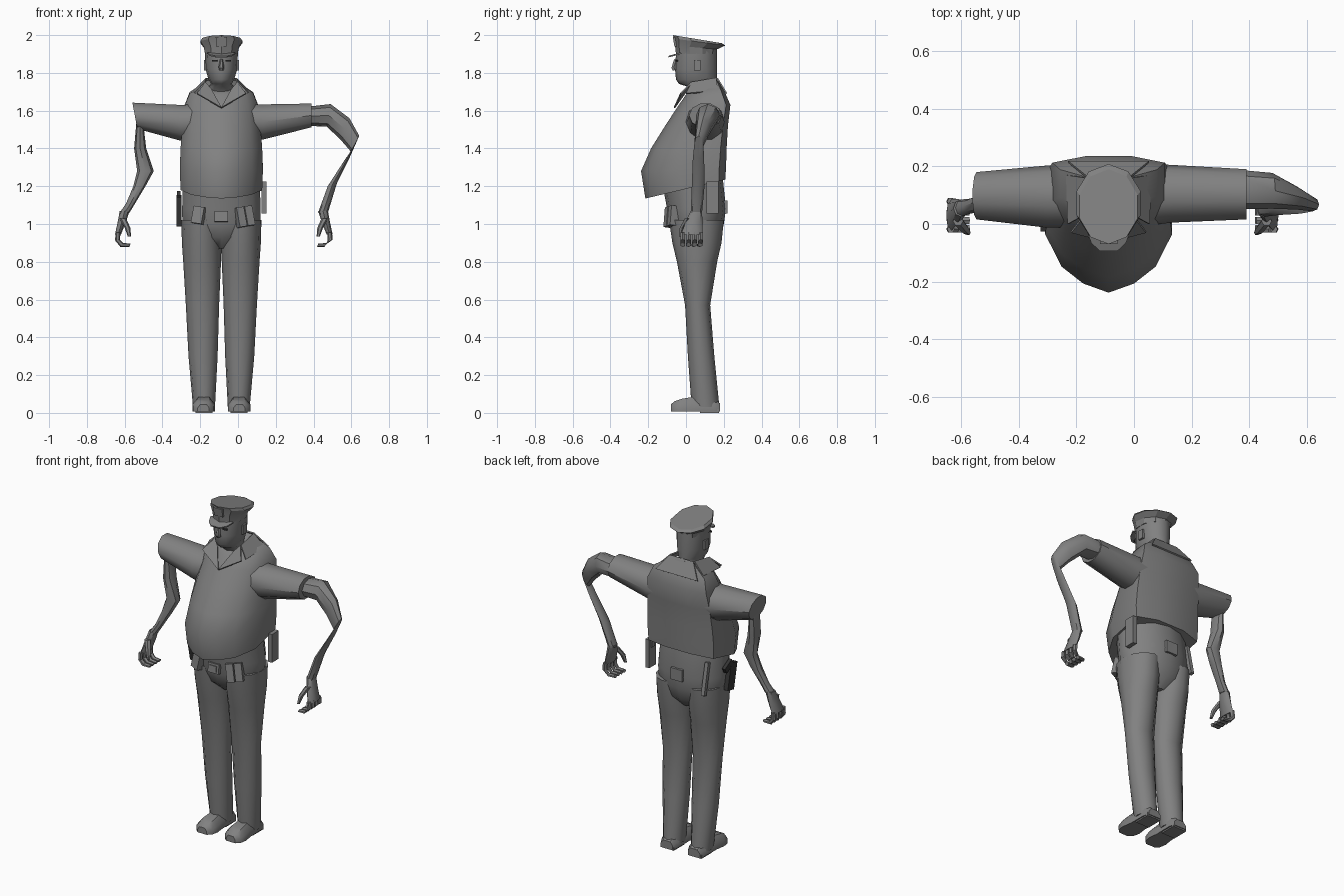
import bpy, bmesh, math
from mathutils import Vector

M = -0.088   # body mirror plane


def material(name, v):
    m = bpy.data.materials.new(name)
    m.diffuse_color = (v, v, v, 1)
    return m


GREY = material("uniform grey", 0.22)
DARK = material("gun black", 0.035)


def finish(name, bm, mat=GREY, angle=40):
    bmesh.ops.recalc_face_normals(bm, faces=bm.faces)
    me = bpy.data.meshes.new(name)
    bm.to_mesh(me)
    bm.free()
    me.materials.append(mat)
    ob = bpy.data.objects.new(name, me)
    bpy.context.collection.objects.link(ob)
    if angle:
        bpy.ops.object.select_all(action='DESELECT')
        ob.select_set(True)
        bpy.context.view_layer.objects.active = ob
        bpy.ops.object.shade_smooth_by_angle(angle=math.radians(angle))
    return ob


def loft(name, rings, mat=GREY, angle=40):
    """Skin a list of equal-sized point rings and cap both ends."""
    bm = bmesh.new()
    vs = [[bm.verts.new(p) for p in r] for r in rings]
    n = len(vs[0])
    for a, b in zip(vs, vs[1:]):
        for i in range(n):
            bm.faces.new((a[i], a[(i + 1) % n], b[(i + 1) % n], b[i]))
    bm.faces.new(vs[0])
    bm.faces.new(vs[-1][::-1])
    return finish(name, bm, mat, angle)


def ring(c, u, v, n=10):
    """Ellipse around c with half axes u and v."""
    c, u, v = Vector(c), Vector(u), Vector(v)
    return [c + u * math.cos(2 * math.pi * i / n) + v * math.sin(2 * math.pi * i / n)
            for i in range(n)]


def level(cx, rx, yf, yb, zf, zb=None, n=10):
    """Horizontal body section, tilted from front height to back height."""
    zb = zf if zb is None else zb
    return ring((cx, (yf + yb) / 2, (zf + zb) / 2), (0, -(yb - yf) / 2, (zf - zb) / 2),
                (rx, 0, 0), n)


def box(name, c, size, rot=(0, 0, 0), mat=GREY):
    bm = bmesh.new()
    bmesh.ops.create_cube(bm, size=1)
    for v in bm.verts:
        v.co = Vector(s * k for s, k in zip(v.co, size))
    ob = finish(name, bm, mat, 0)
    ob.location, ob.rotation_euler = c, [math.radians(r) for r in rot]
    return ob


def plate(name, pts, depth=0.008):
    bm = bmesh.new()
    bm.faces.new([bm.verts.new(p) for p in pts])
    ob = finish(name, bm, GREY, 0)
    s = ob.modifiers.new("thickness", 'SOLIDIFY')
    s.thickness, s.offset = depth, 0
    return ob


# trousers and shoes
for s, side in ((-1, "right"), (1, "left")):
    loft(side + "_trouser_leg", [level(M + s * o, r, f, b, z, None, 12) for z, o, r, f, b in (
        (.03, .092, .058, .03, .177), (.3, .097, .077, .01, .15), (.57, .1, .088, -.005, .128),
        (.8, .102, .1, -.048, .165), (.9, .104, .105, -.072, .188), (1.02, .106, .106, -.09, .2))])
    shoe = []
    for y, w, h in ((.18, .04, .05), (.15, .052, .075), (.04, .052, .085),
                    (-.02, .06, .075), (-.06, .052, .062), (-.08, .03, .045)):
        x = M + s * (.092 + .06 * (.1 - y) * .3)
        shoe.append([(x - w, y, .008), (x - w, y, h * .6), (x - w * .55, y, h),
                     (x + w * .55, y, h), (x + w, y, h * .6), (x + w, y, .008)])
    loft(side + "_shoe", shoe)
    box(side + "_heel", (M + s * .092, .125, .01), (.09, .1, .02))
loft("trouser_hips", [level(M, r, f, b, z, None, 14) for z, r, f, b in (
    (.87, .06, .0, .13), (.93, .17, -.065, .185), (1.0, .212, -.088, .2),
    (1.08, .213, -.1, .212), (1.24, .208, -.13, .195))])

# padded vest with a pointed belly
half = ((0, 0), (.4, .07), (.74, .2), (1, .45), (1, .92), (.42, 1))
vest = []
for zf, zb, hx, yf, yb in ((1.135, 1.235, .216, -.215, .208), (1.28, 1.3, .22, -.238, .212),
                           (1.4, 1.4, .216, -.185, .215), (1.52, 1.52, .207, -.11, .222),
                           (1.62, 1.63, .195, -.045, .235), (1.685, 1.7, .168, .0, .205),
                           (1.7, 1.765, .075, .02, .175)):
    prof = [(k, t) for k, t in half] + [(-k, t) for k, t in half[:0:-1]]
    vest.append([(M + k * hx, yf + t * (yb - yf), zf + t * (zb - zf)) for k, t in prof])
loft("vest", vest, angle=50)

# shirt collar: front lapels, side and back panels
for s in (-1, 1):
    plate("collar_lapel", [(M, -.062, 1.615), (M + s * .13, -.028, 1.69),
                           (M + s * .085, .03, 1.75), (M + s * .055, .01, 1.715)])
    plate("collar_side", [(M + s * .085, .03, 1.75), (M + s * .14, .0, 1.69),
                          (M + s * .145, .17, 1.705), (M + s * .078, .16, 1.772)])
plate("collar_back", [(M - .078, .165, 1.772), (M + .078, .165, 1.772),
                      (M + .14, .215, 1.69), (M - .14, .215, 1.69)])

# head, nose and eyes
loft("head", [level(M, r, f, b, z, None, 12) for z, r, f, b in (
    (1.65, .068, .035, .17), (1.725, .067, .015, .165), (1.742, .055, -.038, .163),
    (1.765, .068, -.053, .163), (1.82, .084, -.058, .164), (1.92, .088, -.052, .163))], angle=60)
loft("nose", [ring((M, y, z), (r, 0, 0), (0, .015, .004), 6) for z, y, r in (
    (1.875, -.05, .007), (1.83, -.064, .015), (1.815, -.056, .012))])
for s in (-1, 1):
    box("eye", (M + s * .036, -.05, 1.865), (.028, .008, .009), (0, 0, s * 12), DARK)
    box("ear", (M + s * .086, .06, 1.84), (.014, .035, .055))

# peaked cap
loft("cap", [level(M, *r) for r in (
    (.091, -.053, .16, 1.9, 1.9), (.097, -.058, .165, 1.945, 1.925),
    (.117, -.064, .208, 1.982, 1.945), (.106, -.07, .19, 2.0, 1.957))], angle=20)
plate("cap_peak", [(M - .075, -.025, 1.905), (M - .06, -.065, 1.893), (M - .03, -.093, 1.886),
                   (M + .03, -.093, 1.886), (M + .06, -.065, 1.893), (M + .075, -.025, 1.905)])
plate("cap_badge", [(M - .028, -.055, 1.94), (M + .028, -.055, 1.94),
                    (M + .03, -.064, 1.99), (M - .03, -.064, 1.99)], .012)

# wide sleeves
loft("right_sleeve", [ring(c, u, v) for c, u, v in (
    ((-.2, .1, 1.54), (0, .11, 0), (0, 0, .1)), ((-.3, .095, 1.535), (0, .108, 0), (0, 0, .1)),
    ((-.546, .098, 1.573), (0, .082, 0), (-.014, 0, .073)))])
loft("left_sleeve", [ring(c, u, v) for c, u, v in (
    ((.02, .1, 1.54), (0, .11, 0), (0, 0, .1)), ((.13, .105, 1.54), (0, .1, 0), (0, 0, .098)),
    ((.39, .103, 1.575), (0, .087, 0), (0, 0, .066)))])

# arms, one hanging straight and one bent outward
loft("right_arm", [ring((x, y, z), (r, 0, 0), (0, d, 0), 8) for x, y, z, r, d in (
    (-.52, .09, 1.54, .018, .045), (-.518, .09, 1.4, .032, .045), (-.49, .085, 1.28, .044, .03),
    (-.522, .075, 1.2, .032, .032), (-.568, .062, 1.11, .024, .026), (-.6, .055, 1.06, .026, .03))])
loft("left_arm", [ring(c, u, v, 8) for c, u, v in (
    ((.36, .12, 1.57), (0, .068, 0), (0, 0, .05)), ((.48, .115, 1.575), (0, .062, 0), (.01, 0, .06)),
    ((.565, .09, 1.505), (0, .04, 0), (.025, 0, .055)),
    ((.62, .068, 1.425), (0, .024, 0), (.022, 0, .042)),
    ((.578, .066, 1.345), (0, .03, 0), (.012, 0, .004)),
    ((.5, .065, 1.21), (0, .034, 0), (.025, 0, .01)), ((.45, .055, 1.06), (0, .03, 0), (.026, 0, 0)))])

# curled hands, mirrored
for s, side in ((1, "right"), (-1, "left")):
    def X(x):
        return x if s > 0 else -.15 - x
    loft(side + "_palm", [ring((X(x), y, z), (r, 0, 0), (0, d, 0), 8) for x, y, z, r, d in (
        (-.6, .055, 1.07, .026, .03), (-.615, .042, 1.01, .022, .045), (-.635, .03, .945, .016, .056))])
    for i in range(4):
        y = -.018 + i * .032
        loft(side + "_finger", [ring((X(x), y * k, z), (a, 0, c), (0, .014, 0), 6) for x, z, a, c, k in (
            (-.635, .955, .013, 0, 1), (-.638, .915, .013, .002, 1),
            (-.615, .889, .008, .01, .95), (-.572, .888, .003, .009, .9))])
    loft(side + "_thumb", [ring((X(x), y, z), (r, 0, 0), (0, r, 0), 6) for x, y, z, r in (
        (-.61, .01, 1.03, .018), (-.585, -.02, .98, .015), (-.575, -.03, .935, .009))])

# belt kit
box("front_pouch", (-.205, -.075, 1.045), (.06, .055, .09), (-8, 8, -22))
box("belt_buckle", (M, -.1, 1.04), (.072, .02, .056), (-6, 0, 0))
box("buckle_centre", (M, -.109, 1.04), (.045, .012, .034), (-6, 0, 0))
for x, z, y in ((.012, 1.035, -.085), (.055, 1.042, -.065)):
    box("magazine_pouch", (x, y, z), (.042, .05, .105), (-8, -8, 22))
box("radio", (.138, .14, 1.14), (.026, .065, .17))
box("radio_clip", (.128, .14, 1.2), (.02, .03, .05))
box("cuff_pouch", (M, .206, 1.09), (.075, .025, .07))
box("baton", (-.25, .17, 1.09), (.022, .022, .19), (12, 0, 0))
box("holster", (-.312, .02, 1.07), (.026, .06, .16), (12, 0, 0), DARK)
box("gun_grip", (-.314, .05, 1.14), (.02, .075, .035), (-30, 0, 0), DARK)
